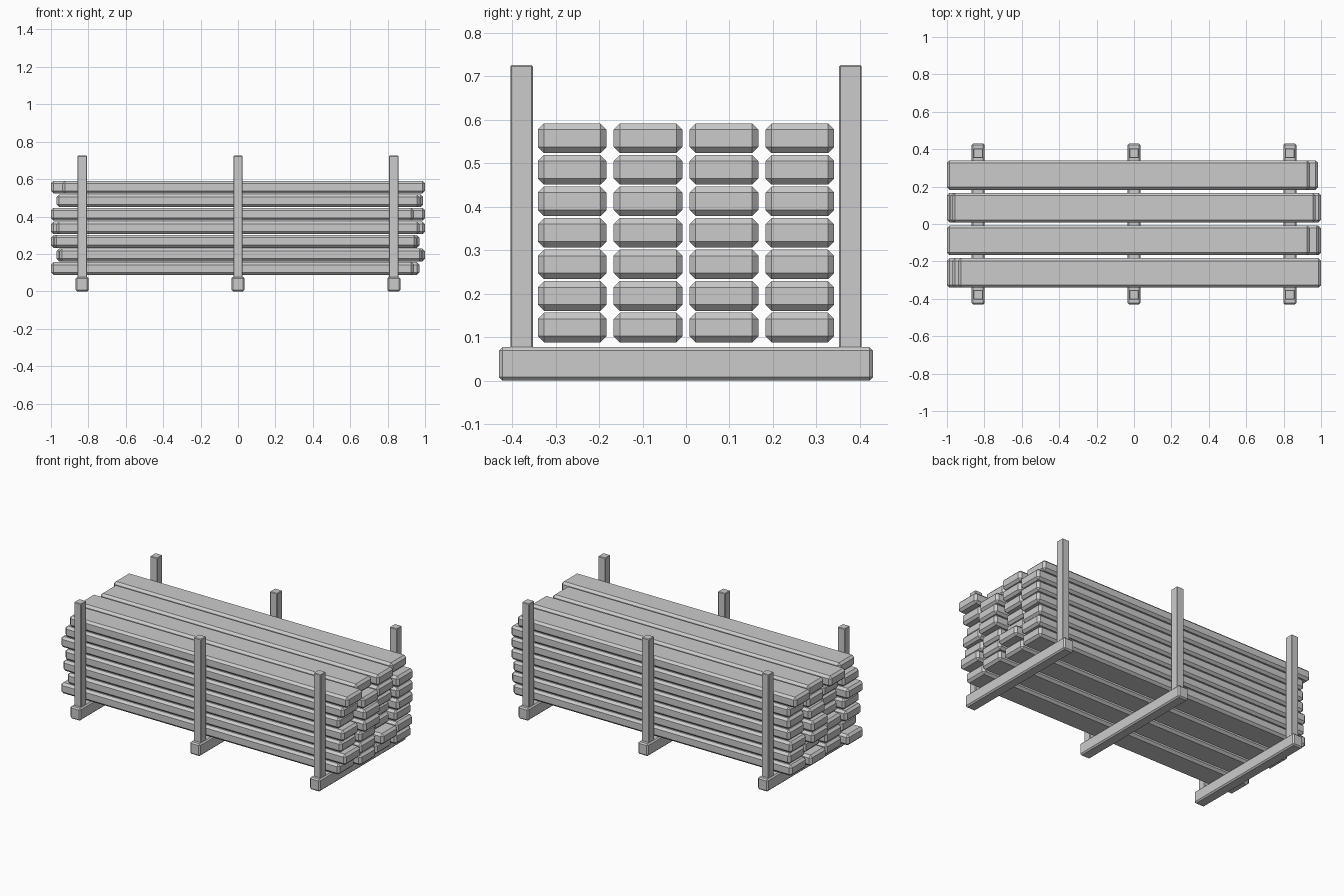
import bpy

if "Cube" in bpy.data.objects:
    bpy.data.objects.remove(bpy.data.objects["Cube"])


def beam(name, size, centre, chamfer):
    """Chamfered box with flat faces."""
    bpy.ops.mesh.primitive_cube_add(size=1, location=centre)
    ob = bpy.context.object
    ob.name = name
    ob.scale = size
    bpy.ops.object.transform_apply(location=False, rotation=False, scale=True)
    mod = ob.modifiers.new("chamfer", 'BEVEL')
    mod.width = chamfer
    mod.segments = 1
    return ob


# Cross bearers on the ground, each with an upright stake at both ends
for i, x in enumerate((-0.833, 0.0, 0.833)):
    beam(f"bearer_{i}", (0.07, 0.86, 0.077), (x, 0, 0.0385), 0.008)
    for side, label in ((-1, "front"), (1, "back")):
        beam(f"{label}_stake_{i}", (0.05, 0.052, 0.655),
             (x, side * 0.378, 0.3975), 0.003)

# Lengthwise offset of each plank, bottom layer first, front to back
shifts = (
    (-0.03, 0.0, -0.015, 0.0),
    (0.015, 0.0, 0.03, 0.01),
    (-0.015, 0.0, -0.03, 0.0),
    (0.0, 0.03, -0.03, 0.015),
    (-0.03, 0.03, -0.01, 0.015),
    (0.0, 0.02, 0.0, 0.015),
    (0.03, -0.03, 0.0, -0.03),
)

# Stacked planks: seven layers of four
for row, layer in enumerate(shifts):
    for col, dx in enumerate(layer):
        beam(f"plank_{row}_{col}", (1.94, 0.158, 0.068),
             (dx, (col - 1.5) * 0.1745, 0.122 + row * 0.0725), 0.014)
